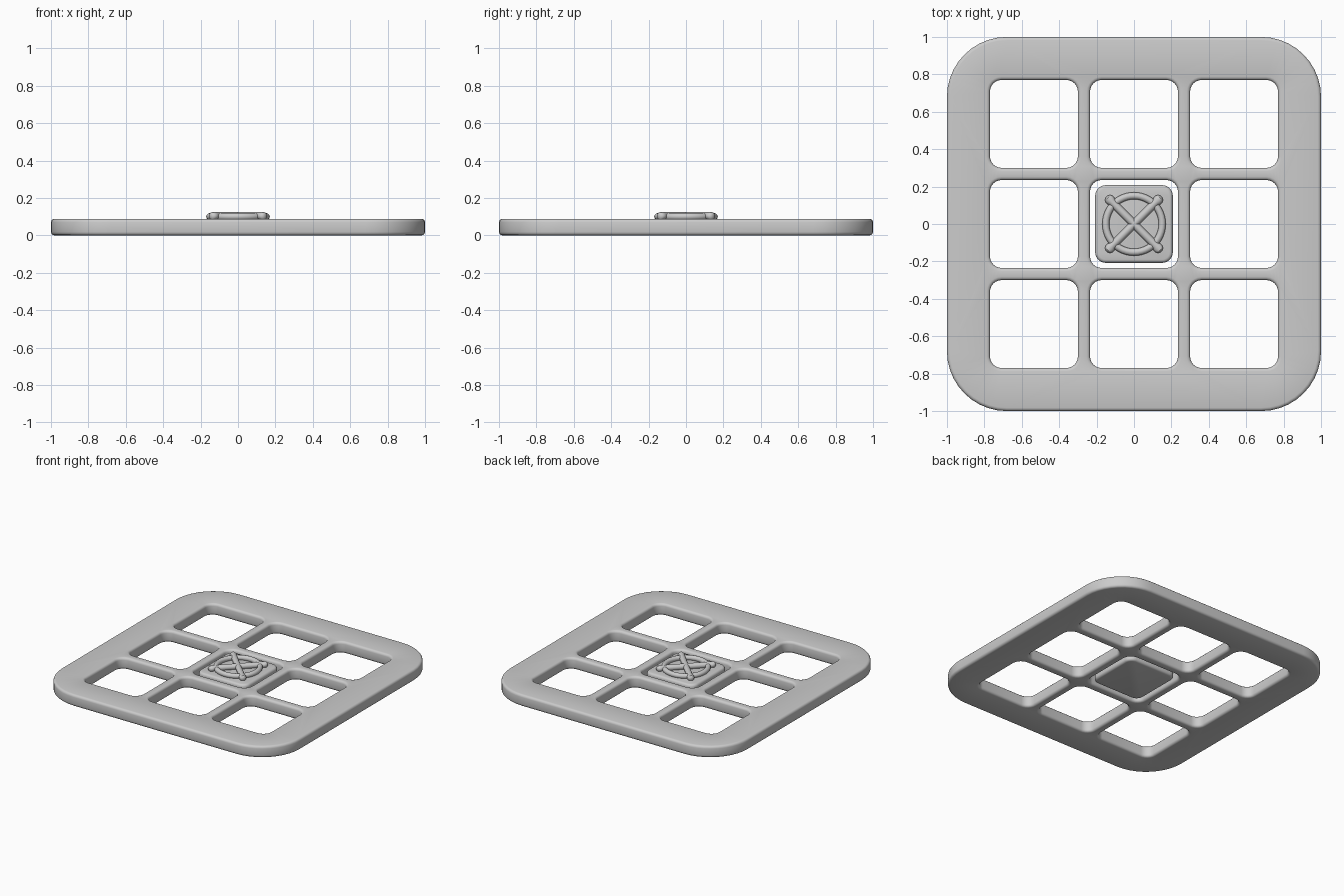
import bpy, bmesh, math
from mathutils import Vector

if "Cube" in bpy.data.objects:
    bpy.data.objects.remove(bpy.data.objects["Cube"])

H = 0.088      # plate thickness
B = 0.018      # rounded edge size
# (outward offset, height) of the rounded edge profile, bottom to top
ARC = [i * math.pi / 6 for i in range(4)]
PROFILE = [(B * math.sin(a), B - B * math.cos(a)) for a in ARC]
PROFILE += [(o, H - z) for o, z in reversed(PROFILE)]


def rounded_square(cx, cy, half, r, seg):
    pts = []
    for k, (sx, sy) in enumerate([(1, 1), (-1, 1), (-1, -1), (1, -1)]):
        for i in range(seg + 1):
            a = (k + i / seg) * math.pi / 2
            pts.append((cx + sx * (half - r) + r * math.cos(a),
                        cy + sy * (half - r) + r * math.sin(a)))
    return pts


def finish(bm, name):
    bmesh.ops.recalc_face_normals(bm, faces=bm.faces)
    me = bpy.data.meshes.new(name)
    bm.to_mesh(me)
    bm.free()
    ob = bpy.data.objects.new(name, me)
    bpy.context.collection.objects.link(ob)
    bpy.ops.object.select_all(action='DESELECT')
    ob.select_set(True)
    bpy.context.view_layer.objects.active = ob
    bpy.ops.object.shade_smooth_by_angle(angle=math.radians(35))
    return ob


def plate(name, outlines):
    """outlines: (cx, cy, half size at flat face, corner radius, segments, sign)"""
    bm = bmesh.new()
    caps = [[], []]
    for cx, cy, half, r, seg, sign in outlines:
        loops = []
        for o, z in PROFILE:
            d = sign * o
            loops.append([bm.verts.new((x, y, z)) for x, y in
                          rounded_square(cx, cy, half + d, r + d, seg)])
        n = len(loops[0])
        for lo, hi in zip(loops, loops[1:]):
            for i in range(n):
                j = (i + 1) % n
                bm.faces.new((lo[i], lo[j], hi[j], hi[i]))
        for cap, loop in zip(caps, (loops[0], loops[-1])):
            cap += [bm.edges.get((loop[i], loop[(i + 1) % n])) for i in range(n)]
    for cap, nz in zip(caps, (-1, 1)):
        bmesh.ops.triangle_fill(bm, edges=cap, use_beauty=True, normal=(0, 0, nz))
    return finish(bm, name)


# grid frame: one outer outline and nine window openings
P = 0.535
windows = [(i * P, j * P, 0.253, 0.08, 6, -1) for i in (-1, 0, 1) for j in (-1, 0, 1)]
plate("grid_frame", [(0, 0, 1 - B, 0.32 - B, 10, 1)] + windows)

# loose tile in the middle window
plate("centre_tile", [(0, 0, 0.208 - B, 0.04, 6, 1)])

# raised ring on the tile
bpy.ops.mesh.primitive_torus_add(major_radius=0.151, minor_radius=0.019,
                                 major_segments=48, minor_segments=12,
                                 location=(0, 0, 0.1))
bpy.context.object.name = "tile_ring"
bpy.ops.object.shade_smooth()


# crossed rods with rounded, slightly swollen ends
def rod(name, angle):
    bm = bmesh.new()
    half, r, rb = 0.182, 0.021, 0.026
    stations = [(-half - rb * math.cos(a), rb * math.sin(a))
                for a in [k * math.pi / 10 for k in range(1, 8)]]
    stations += [(-half + 0.035, r)]
    stations += [(-t, q) for t, q in reversed(stations)]
    d = Vector((math.cos(angle), math.sin(angle), 0))
    s = Vector((-d.y, d.x, 0))
    c = Vector((0, 0, 0.103))
    rings = []
    for t, q in stations:
        rings.append([bm.verts.new(c + d * t + s * q * math.cos(a) +
                                   Vector((0, 0, min(q, r) * math.sin(a))))
                      for a in [k * math.pi / 8 for k in range(16)]])
    for p, q in zip(rings, rings[1:]):
        for i in range(16):
            j = (i + 1) % 16
            bm.faces.new((p[i], p[j], q[j], q[i]))
    bm.faces.new(rings[0])
    bm.faces.new(rings[-1])
    finish(bm, name)


rod("cross_rod_a", math.pi / 4)
rod("cross_rod_b", -math.pi / 4)
